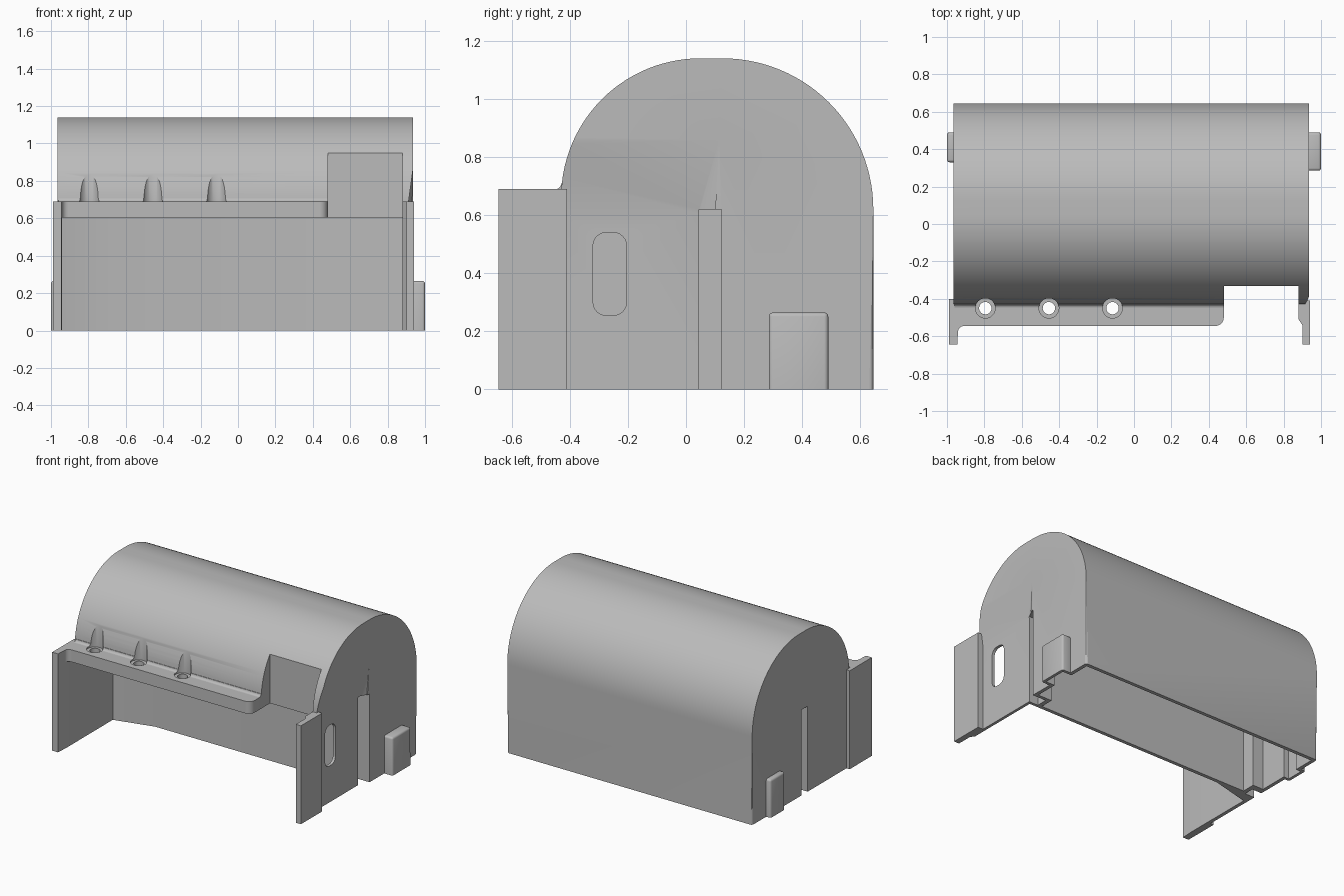
import bpy, bmesh
from math import sin, cos, radians

if "Cube" in bpy.data.objects:
    bpy.data.objects.remove(bpy.data.objects["Cube"], do_unlink=True)

grey = bpy.data.materials.new("plain_grey")
grey.use_nodes = True
grey.diffuse_color = (0.5, 0.5, 0.5, 1)
grey.node_tree.nodes["Principled BSDF"].inputs["Base Color"].default_value = (0.5, 0.5, 0.5, 1)


def finish(name, bm):
    bmesh.ops.recalc_face_normals(bm, faces=bm.faces)
    mesh = bpy.data.meshes.new(name)
    bm.to_mesh(mesh)
    bm.free()
    mesh.materials.append(grey)
    obj = bpy.data.objects.new(name, mesh)
    bpy.context.collection.objects.link(obj)
    return obj


def prism(name, points, axis, low, high, bevel=0, keep=None):
    """Extrude a 2D outline along an axis, rounding the edges chosen by keep."""
    place = {"x": lambda p, d: (d, p[0], p[1]),
             "y": lambda p, d: (p[0], d, p[1]),
             "z": lambda p, d: (p[0], p[1], d)}[axis]
    bm = bmesh.new()
    rings = [[bm.verts.new(place(p, d)) for p in points] for d in (low, high)]
    for ring in rings:
        bm.faces.new(ring)
    for i in range(len(points)):
        j = (i + 1) % len(points)
        bm.faces.new((rings[0][i], rings[0][j], rings[1][j], rings[1][i]))
    if bevel:
        edges = [e for e in bm.edges if keep(e)]
        bmesh.ops.bevel(bm, geom=edges, offset=bevel, segments=3, profile=0.5, affect="EDGES")
    return finish(name, bm)


def box(name, x0, x1, y0, y1, z0, z1, **rounding):
    return prism(name, [(x0, y0), (x1, y0), (x1, y1), (x0, y1)], "z", z0, z1, **rounding)


def arc(cx, cy, r, start, end, steps):
    angles = [radians(start + (end - start) * i / steps) for i in range(steps + 1)]
    return [(cx + r * cos(a), cy + r * sin(a)) for a in angles]


def cut(cutter, *targets):
    cutter.hide_render = True
    for target in targets:
        mod = target.modifiers.new("cut", "BOOLEAN")
        mod.operation = "DIFFERENCE"
        mod.solver = "EXACT"
        mod.object = cutter
        bpy.context.view_layer.objects.active = target
        bpy.ops.object.modifier_apply(modifier=mod.name)
    bpy.data.objects.remove(cutter, do_unlink=True)


# Domed housing with softened end rims
def rim_edge(e):
    a, b = (v.co for v in e.verts)
    on_end = abs(a.x - b.x) < 0.001
    return on_end and max(a.z, b.z) > 0.1 and not (a.y < -0.42 and b.y < -0.42 and min(a.z, b.z) < 0.1)


outline = [(-0.43, 0)] + arc(0.05, 0.66, 0.48, 180, 90, 28) + arc(0.125, 0.62, 0.52, 90, 0, 28) + [(0.645, 0)]
housing = prism("housing", outline, "x", -0.965, 0.935, bevel=0.014, keep=rim_edge)

# Open front compartment under the ledge
cut(prism("front_space", [(-0.94, -1), (0.88, -1), (0.88, 0.025), (-0.66, 0.025), (-0.94, -0.045)],
          "z", -0.1, 0.605), housing)

# Rear cavity, open below, narrower beside the end grooves
for start, x0, x1 in ((0.05, -0.86, 0.80), (0.145, -0.94, 0.91)):
    inner = [(start, -0.1), (start, 1.11)] + arc(0.15, 0.62, 0.47, 88, 0, 16) + [(0.62, -0.1)]
    cut(prism("rear_space", inner, "x", x0, x1), housing)

# Sunken front part of one end, fading into the dome end
bm = bmesh.new()
for x, y, z in ((0.9, 0.045, -0.1), (0.9, 0.045, 0.605), (0.938, 0.12, 0.88), (1.1, 0.045, -0.1), (1.1, 0.12, 0.88)):
    bm.verts.new((x, y, z))
    bm.verts.new((x, -1, z))
bmesh.ops.convex_hull(bm, input=bm.verts)
cut(finish("end_recess", bm), housing)

# Vertical grooves at both ends
cut(box("right_groove", 0.83, 1.1, 0.045, 0.122, -0.1, 0.62), housing)
cut(box("left_groove", -1.1, -0.89, 0.03, 0.1, -0.1, 0.6), housing)

# Notch in the dome front
cut(box("notch", 0.48, 0.88, -1, -0.33, 0.3, 0.95), housing)

# Rounded window in the sunken end wall
window = []
for cy, cz, a in ((-0.25, 0.495, 0), (-0.275, 0.495, 90), (-0.275, 0.3, 180), (-0.25, 0.3, 270)):
    window += arc(cy, cz, 0.045, a, a + 90, 6)
cut(prism("window", window, "x", 0.8, 1.1), housing)

# Front ledge with rounded corners
ledge_outline = ([(-0.95, -0.41), (-0.95, -0.58), (-0.942, -0.58)]
                 + arc(-0.907, -0.58, 0.035, 180, 90, 6)
                 + arc(0.435, -0.5, 0.045, -90, 0, 8) + [(0.48, -0.41)])
ledge = prism("front_ledge", ledge_outline, "z", 0.605, 0.69)

# Small fillet between the ledge and the dome
prism("ledge_fillet", [(-0.42, 0.685)] + arc(-0.448, 0.708, 0.018, -90, 0, 5) + [(-0.42, 0.71)],
      "x", -0.96, 0.48)
fillet = bpy.data.objects["ledge_fillet"]

# Screw holes with clearance hollows in the dome
for x in (-0.795, -0.455, -0.115):
    for r, z0, z1 in ((0.033, 0.5, 0.75), (0.053, 0.68, 0.95)):
        cut(prism("screw_hole", arc(x, -0.45, r, 0, 352.5, 47), "z", z0, z1), housing, ledge, fillet)

# Side flanges
right_flange = prism("right_flange", [(0.88, -0.41), (0.94, -0.41), (0.94, -0.645), (0.9, -0.645),
                                      (0.9, -0.54), (0.88, -0.51)], "z", 0, 0.69)
left_flange = prism("left_flange", [(-0.94, -0.4), (-0.94, -0.56), (-0.945, -0.645), (-0.99, -0.645),
                                    (-0.99, -0.4)], "z", 0, 0.69)


# Hollow bosses low on both ends
def not_bottom(e):
    return max(v.co.z for v in e.verts) > 0.01


parts = [housing, ledge, fillet, right_flange, left_flange]
for name, x0, x1, y0, c0, c1 in (("right_boss", 0.915, 1, 0.285, 0.85, 0.98),
                                 ("left_boss", -1, -0.945, 0.33, -0.98, -0.9)):
    boss = box(name, x0, x1, y0, 0.49, 0, 0.265, bevel=0.014, keep=not_bottom)
    cut(box("boss_space", c0, c1, y0 + 0.02, 0.47, -0.1, 0.245), housing, boss)
    parts.append(boss)

# Smooth curves, crisp corners
bpy.ops.object.select_all(action="DESELECT")
for part in parts:
    part.select_set(True)
bpy.context.view_layer.objects.active = housing
bpy.ops.object.shade_smooth_by_angle(angle=radians(30))
